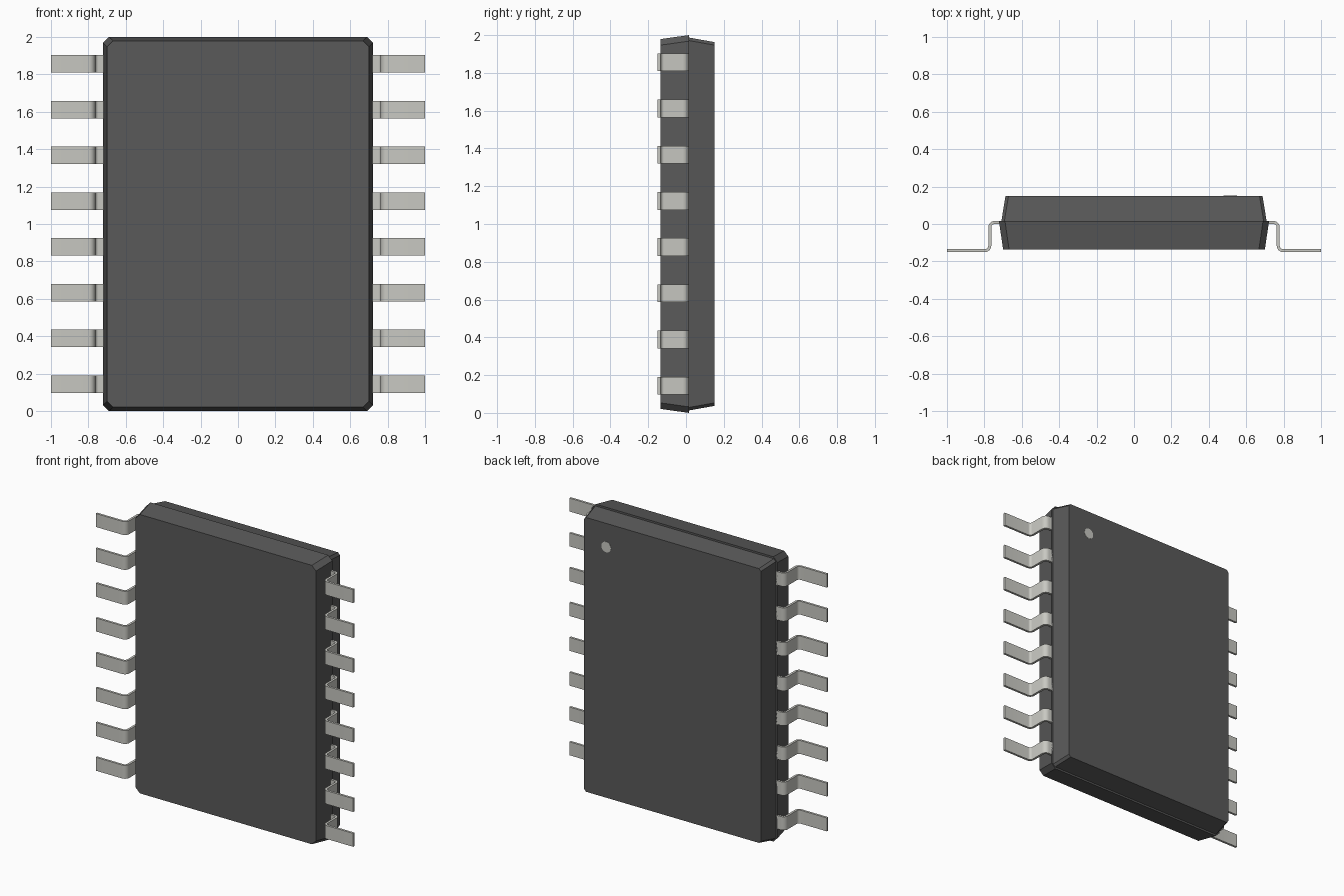
import bpy, bmesh, math

if "Cube" in bpy.data.objects:
    bpy.data.objects.remove(bpy.data.objects["Cube"])

LEADS = 8
SEAM = 0.016          # y of the moulding seam


def material(name, rgb):
    m = bpy.data.materials.new(name)
    m.diffuse_color = (*rgb, 1)
    m.use_nodes = True
    m.node_tree.nodes["Principled BSDF"].inputs["Base Color"].default_value = m.diffuse_color
    return m


dark = material("dark_resin", (0.1, 0.1, 0.1))
metal = material("tinned_metal", (0.58, 0.58, 0.54))


def loft_mesh(name, ring_a, ring_b, mat):
    """Closed solid between two matching rings of points."""
    bm = bmesh.new()
    a = [bm.verts.new(p) for p in ring_a]
    b = [bm.verts.new(p) for p in ring_b]
    bm.faces.new(a)
    bm.faces.new(b)
    for i in range(len(a)):
        j = (i + 1) % len(a)
        bm.faces.new((a[i], a[j], b[j], b[i]))
    bmesh.ops.recalc_face_normals(bm, faces=bm.faces)
    me = bpy.data.meshes.new(name)
    bm.to_mesh(me)
    bm.free()
    me.materials.append(mat)
    return me


def add(name, mesh, loc=(0, 0, 0), rot=(0, 0, 0)):
    ob = bpy.data.objects.new(name, mesh)
    ob.location, ob.rotation_euler = loc, rot
    bpy.context.collection.objects.link(ob)
    return ob


def chamfered_rect(hx, hz, c, y):
    """Rectangle in the xz plane with cut corners, centred on z = 1."""
    pts = [(hx, hz - c), (hx - c, hz), (c - hx, hz), (-hx, hz - c),
           (-hx, c - hz), (c - hx, -hz), (hx - c, -hz), (hx, c - hz)]
    return [(x, y, z + 1) for x, z in pts]


# Two tapered halves of the moulded body
add("body_front_half", loft_mesh("body_front_half",
    chamfered_rect(0.722, 1.0, 0.032, SEAM),
    chamfered_rect(0.70, 0.979, 0.032, -0.135), dark))
add("body_back_half", loft_mesh("body_back_half",
    chamfered_rect(0.709, 0.987, 0.016, SEAM),
    chamfered_rect(0.687, 0.963, 0.016, 0.15), dark))

# Round marker near one corner of the back face
def circle(r, y, n=32):
    return [(r * math.cos(2 * math.pi * i / n), y, r * math.sin(2 * math.pi * i / n))
            for i in range(n)]


add("corner_marker", loft_mesh("corner_marker", circle(0.037, 0.14), circle(0.037, 0.1512), metal),
    (0.515, 0, 1.797))

# Gull-wing lead: constant-thickness strip with two rounded bends
T, R = 0.016, 0.026            # thickness, bend radius at the centreline
TOP, FOOT, RISER = 0.008, -0.142, 0.771


def lead_side(d):
    """Centreline shifted by d (positive = outer side of the upper bend)."""
    pts = [(0.66, TOP + d)]
    for i in range(7):
        a = math.radians(90 - 15 * i)
        pts.append((RISER - R + (R + d) * math.cos(a), TOP - R + (R + d) * math.sin(a)))
    for i in range(7):
        a = math.radians(180 + 15 * i)
        pts.append((RISER + R + (R - d) * math.cos(a), FOOT + R + (R - d) * math.sin(a)))
    pts.append((1.0, FOOT + d))
    return pts


profile = lead_side(T / 2) + lead_side(-T / 2)[::-1]
W = 0.047
lead = loft_mesh("lead", [(x, y, -W) for x, y in profile], [(x, y, W) for x, y in profile], metal)

# Rows of leads down both sides
for i in range(LEADS):
    z = 1 + (i - (LEADS - 1) / 2) * 0.2445
    for side, turn in (("right", 0), ("left", math.pi)):
        ob = add(f"{side}_lead_{i + 1}", lead, (0, 0, z), (0, turn, 0))

bpy.ops.object.select_all(action='DESELECT')
ob.select_set(True)
bpy.context.view_layer.objects.active = ob
bpy.ops.object.shade_smooth_by_angle(angle=math.radians(30))
